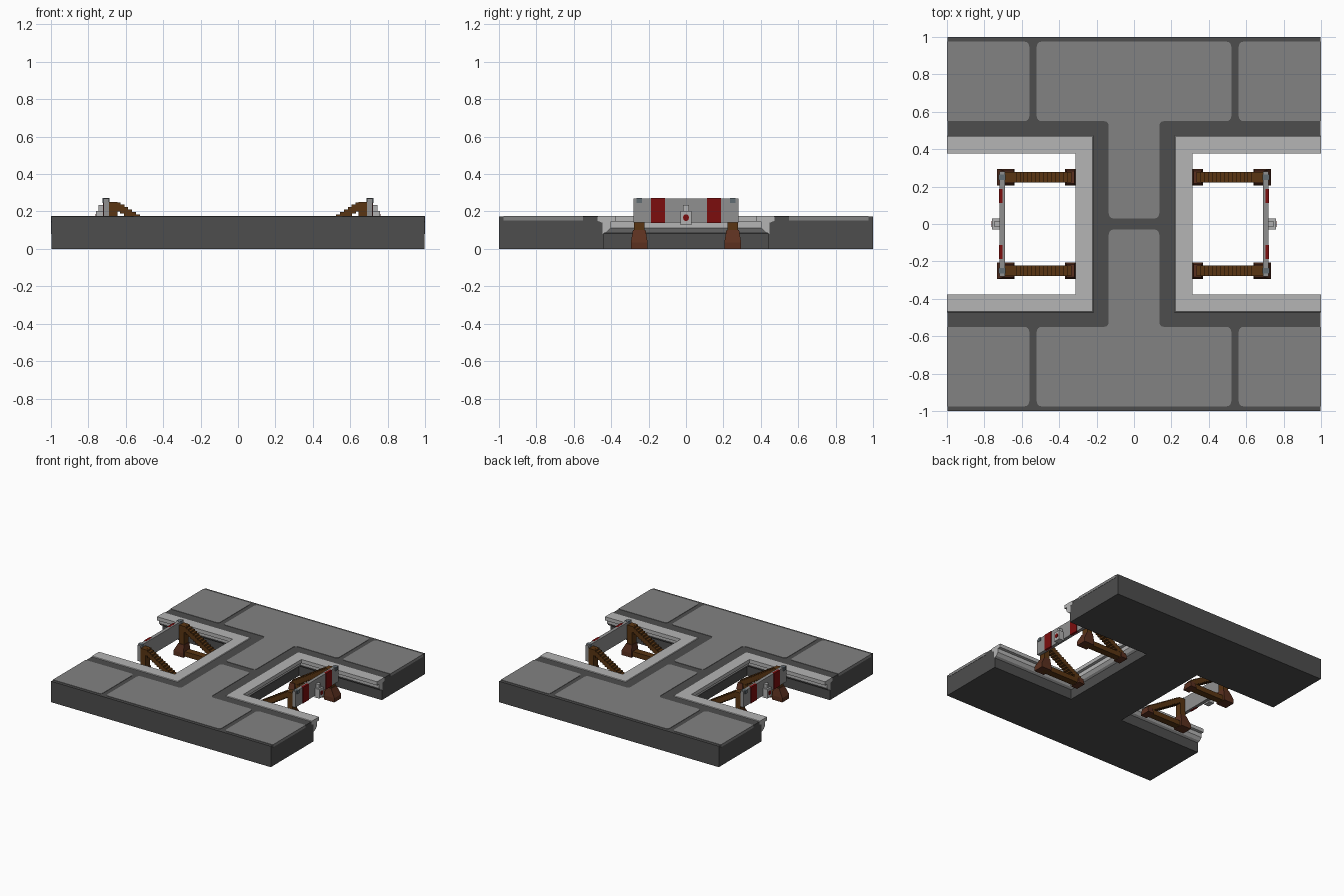
import bpy, bmesh, math
from mathutils import Vector

if "Cube" in bpy.data.objects:
    bpy.data.objects.remove(bpy.data.objects["Cube"])


def material(name, rgb):
    m = bpy.data.materials.new(name)
    m.use_nodes = True
    m.diffuse_color = (*rgb, 1)
    bsdf = next(n for n in m.node_tree.nodes if n.type == 'BSDF_PRINCIPLED')
    bsdf.inputs["Base Color"].default_value = (*rgb, 1)
    bsdf.inputs["Roughness"].default_value = 0.9
    return m


DARK = material("dark mortar", (0.075, 0.075, 0.075))
SLAB = material("paving grey", (0.225, 0.225, 0.225))
CURB = material("pale curb stone", (0.46, 0.46, 0.46))
WOOD = material("brown timber", (0.10, 0.035, 0.006))
FOOT = material("reddish timber", (0.105, 0.030, 0.014))
BOARD = material("board grey", (0.28, 0.28, 0.28))
LAMP = material("lamp grey", (0.44, 0.44, 0.44))
RED = material("signal red", (0.20, 0.004, 0.004))
STEEL = material("blue grey steel", (0.12, 0.15, 0.17))


def finish(bm, name, mat):
    bmesh.ops.recalc_face_normals(bm, faces=bm.faces)
    me = bpy.data.meshes.new(name)
    bm.to_mesh(me)
    bm.free()
    me.materials.append(mat)
    ob = bpy.data.objects.new(name, me)
    bpy.context.collection.objects.link(ob)
    return ob


def prism(name, pts, z0, z1, mat, corner=0.0):
    """Extrude an outline upwards; round the corners that are not at the ends."""
    bm = bmesh.new()
    face = bm.faces.new([bm.verts.new((x, y, z0)) for x, y in pts])
    top = bmesh.ops.extrude_face_region(bm, geom=[face])["geom"]
    bmesh.ops.translate(bm, vec=(0, 0, z1 - z0),
                        verts=[v for v in top if isinstance(v, bmesh.types.BMVert)])
    if corner:
        edges = [e for e in bm.edges
                 if abs(e.verts[0].co.z - e.verts[1].co.z) > 0.001
                 and abs(e.verts[0].co.x) < 0.99]
        bmesh.ops.bevel(bm, geom=edges, offset=corner, segments=4, profile=0.5,
                        affect='EDGES')
    return finish(bm, name, mat)


def add_box(bm, x, y, z, taper=None):
    """Box from ranges; taper gives other x and y ranges for the top."""
    tx, ty = taper or (x, y)
    v = [bm.verts.new((px, py, pz)) for pz, rx, ry in ((z[0], x, y), (z[1], tx, ty))
         for px, py in ((rx[0], ry[0]), (rx[1], ry[0]), (rx[1], ry[1]), (rx[0], ry[1]))]
    for f in ((0, 1, 2, 3), (4, 5, 6, 7), (0, 1, 5, 4), (1, 2, 6, 5), (2, 3, 7, 6), (3, 0, 4, 7)):
        bm.faces.new([v[i] for i in f])


def box(name, s, x, y, z, mat, taper=None):
    """Box on the side s (+1 or -1) of the x axis."""
    bm = bmesh.new()
    add_box(bm, x, y, z, taper)
    bmesh.ops.scale(bm, vec=(s, 1, 1), verts=bm.verts)
    return finish(bm, name, mat)


# H-shaped platform body
E, WX, WY = 0.998, 0.247, 0.442
body = [(-E, -1), (E, -1), (E, -WY), (WX, -WY), (WX, WY), (E, WY),
        (E, 1), (-E, 1), (-E, WY), (-WX, WY), (-WX, -WY), (-E, -WY)]
prism("platform_body", body, 0, 0.172, DARK)

# Paving slabs: T-shaped middle slab and two side slabs at front and back
for side, s in (("back", 1), ("front", -1)):
    tee = [(-0.52, 0.975), (0.52, 0.975), (0.52, 0.55), (0.135, 0.55), (0.135, 0.03),
           (-0.135, 0.03), (-0.135, 0.55), (-0.52, 0.55)]
    prism(f"middle_slab_{side}", [(x, y * s) for x, y in tee], 0.153, 0.175, SLAB, 0.025)
    for hand, t in (("left", 1), ("right", -1)):
        quad = [(0.56, 0.975), (1, 0.975), (1, 0.55), (0.56, 0.55)]
        prism(f"{hand}_slab_{side}", [(x * t, y * s) for x, y in quad], 0.153, 0.175, SLAB, 0.025)

# Curb section: distance back from the lip, height
SECTION = [(0, 0.146), (0, 0.176), (0.091, 0.176), (0.097, 0.170), (0.097, 0.150),
           (0.070, 0.140), (0.070, 0.080), (0.045, 0.090), (0.025, 0.112), (0.025, 0.146)]


def curb(name, s):
    """Sweep the section around the three walls of a track bay with mitred corners."""
    bm = bmesh.new()
    rings = []
    for end, ysign in ((True, -1), (False, -1), (False, 1), (True, 1)):
        rings.append([bm.verts.new((s * (1.0 if end else 0.312 - d), ysign * (0.377 + d), z))
                      for d, z in SECTION])
    n = len(SECTION)
    for a, b in zip(rings, rings[1:]):
        for i in range(n):
            bm.faces.new((a[i], a[(i + 1) % n], b[(i + 1) % n], b[i]))
    bm.faces.new(rings[0])
    bm.faces.new(rings[-1])
    finish(bm, name, CURB)


def strut(name, s, y):
    """Sloping brace built from overlapping stepped blocks."""
    bm = bmesh.new()
    count = 15
    for i in range(count):
        t = i / (count - 1)
        x = 0.345 + 0.295 * t
        z = 0.045 + 0.18 * t
        add_box(bm, (x - 0.011, x + 0.011), (y - 0.027, y + 0.027), (z - 0.024, z + 0.024))
    bmesh.ops.scale(bm, vec=(s, 1, 1), verts=bm.verts)
    finish(bm, name, WOOD)


# One curb and one buffer stop in each bay
for hand, s in (("left", 1), ("right", -1)):
    curb(f"{hand}_curb", s)

    # Timber frames
    for end, y in (("back", 0.25), ("front", -0.25)):
        tag = f"{hand}_{end}"
        wide, slim = (y - 0.045, y + 0.045), (y - 0.028, y + 0.028)
        box(f"{tag}_ground_beam", s, (0.33, 0.70), slim, (0.004, 0.045), WOOD)
        box(f"{tag}_post", s, (0.645, 0.692), slim, (0.0, 0.25), WOOD)
        box(f"{tag}_outer_foot", s, (0.64, 0.732), wide, (0.0, 0.035), FOOT)
        box(f"{tag}_outer_foot_wedge", s, (0.64, 0.732), wide, (0.035, 0.10), FOOT,
            ((0.642, 0.696), (y - 0.034, y + 0.034)))
        box(f"{tag}_inner_foot", s, (0.313, 0.37), wide, (0.0, 0.05), FOOT,
            ((0.318, 0.36), (y - 0.034, y + 0.034)))
        strut(f"{tag}_strut", s, y)
        box(f"{tag}_steel_strap", s, (0.688, 0.724), (y - 0.014, y + 0.014), (0.245, 0.272), STEEL)

        # Red stripes wrapping the outer face and top edge of the board
        stripe = (0.112, 0.188) if y > 0 else (-0.188, -0.112)
        box(f"{tag}_red_stripe", s, (0.703, 0.722), stripe, (0.139, 0.271), RED)

    # Buffer board and central lamp
    box(f"{hand}_buffer_board", s, (0.690, 0.718), (-0.28, 0.28), (0.14, 0.27), BOARD)
    box(f"{hand}_lamp_body", s, (0.715, 0.760), (-0.029, 0.029), (0.128, 0.203), LAMP)
    box(f"{hand}_lamp_cap", s, (0.715, 0.745), (-0.015, 0.015), (0.203, 0.234), LAMP)

    # Round red lens
    bm = bmesh.new()
    bmesh.ops.create_cone(bm, cap_ends=True, segments=12, radius1=0.016, radius2=0.016, depth=0.006)
    for v in bm.verts:
        v.co = Vector((s * (0.760 + v.co.z), v.co.x, 0.167 + v.co.y * 1.15))
    finish(bm, f"{hand}_lamp_lens", RED)
